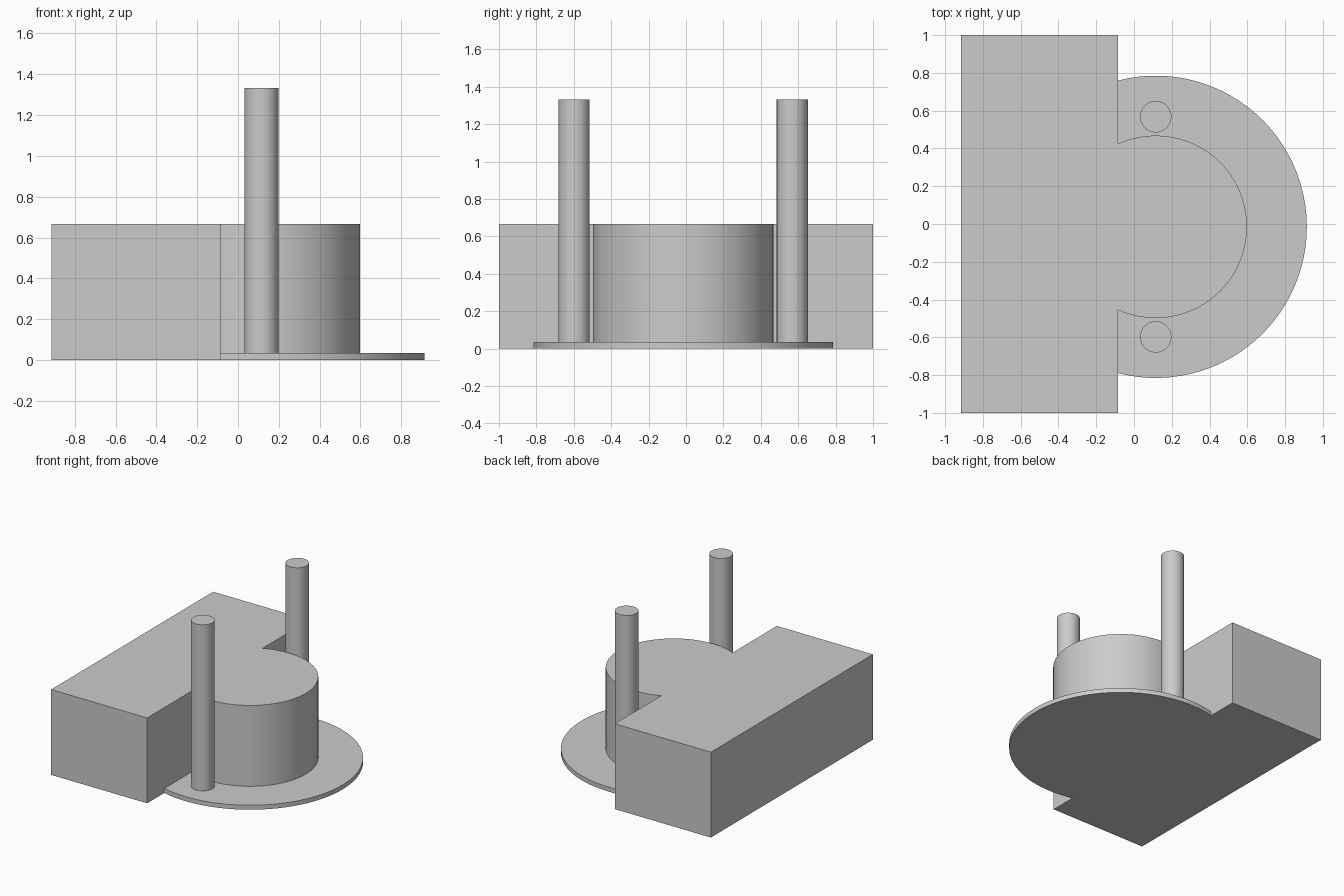
import bpy
import bmesh
from math import acos, cos, sin, pi

if "Cube" in bpy.data.objects:
    bpy.data.objects.remove(bpy.data.objects["Cube"], do_unlink=True)

# Shared dimensions
CX, CY = 0.115, -0.015        # axis of the drum and flange
BACK, FACE = -0.915, -0.085   # block extent along x
BODY_H, FLANGE_H, ROD_H = 0.667, 0.035, 1.333
DRUM_R, FLANGE_R, ROD_R, ROD_OFFSET = 0.483, 0.8, 0.083, 0.583

grey = bpy.data.materials.new("plain_grey")
grey.use_nodes = True
grey.diffuse_color = (0.6, 0.6, 0.6, 1)
grey.node_tree.nodes["Principled BSDF"].inputs["Base Color"].default_value = grey.diffuse_color


def arc(radius, steps=52):
    """Arc around the drum axis, cut off at the block's face."""
    end = acos((FACE - CX) / radius)
    angles = [-end + 2 * end * i / steps for i in range(steps + 1)]
    return [(CX + radius * cos(a), CY + radius * sin(a)) for a in angles]


def extrude(name, outline, bottom, top):
    """Solid prism from a counter-clockwise outline."""
    bm = bmesh.new()
    base = bm.faces.new([bm.verts.new((x, y, bottom)) for x, y in outline])
    result = bmesh.ops.extrude_face_region(bm, geom=[base], use_keep_orig=True)
    verts = [v for v in result["geom"] if isinstance(v, bmesh.types.BMVert)]
    bmesh.ops.translate(bm, verts=verts, vec=(0, 0, top - bottom))
    bmesh.ops.recalc_face_normals(bm, faces=bm.faces)
    mesh = bpy.data.meshes.new(name)
    bm.to_mesh(mesh)
    bm.free()
    mesh.materials.append(grey)
    obj = bpy.data.objects.new(name, mesh)
    bpy.context.collection.objects.link(obj)
    bpy.ops.object.select_all(action="DESELECT")
    obj.select_set(True)
    bpy.context.view_layer.objects.active = obj
    bpy.ops.object.shade_smooth_by_angle(angle=pi / 6)
    return obj


# Block with the half-round drum growing out of its face
extrude("block_and_drum",
        [(BACK, 1), (BACK, -1), (FACE, -1)] + arc(DRUM_R) + [(FACE, 1)],
        0, BODY_H)

# Thin flange wrapped around the drum
extrude("base_flange", arc(FLANGE_R) + arc(DRUM_R)[::-1], 0, FLANGE_H)

# Upright rods standing on the flange
for name, side in (("left_rod", -1), ("right_rod", 1)):
    circle = [(CX + ROD_R * cos(2 * pi * i / 48),
               CY + side * ROD_OFFSET + ROD_R * sin(2 * pi * i / 48))
              for i in range(48)]
    extrude(name.replace("left", "front").replace("right", "back"),
            circle, FLANGE_H, ROD_H)
